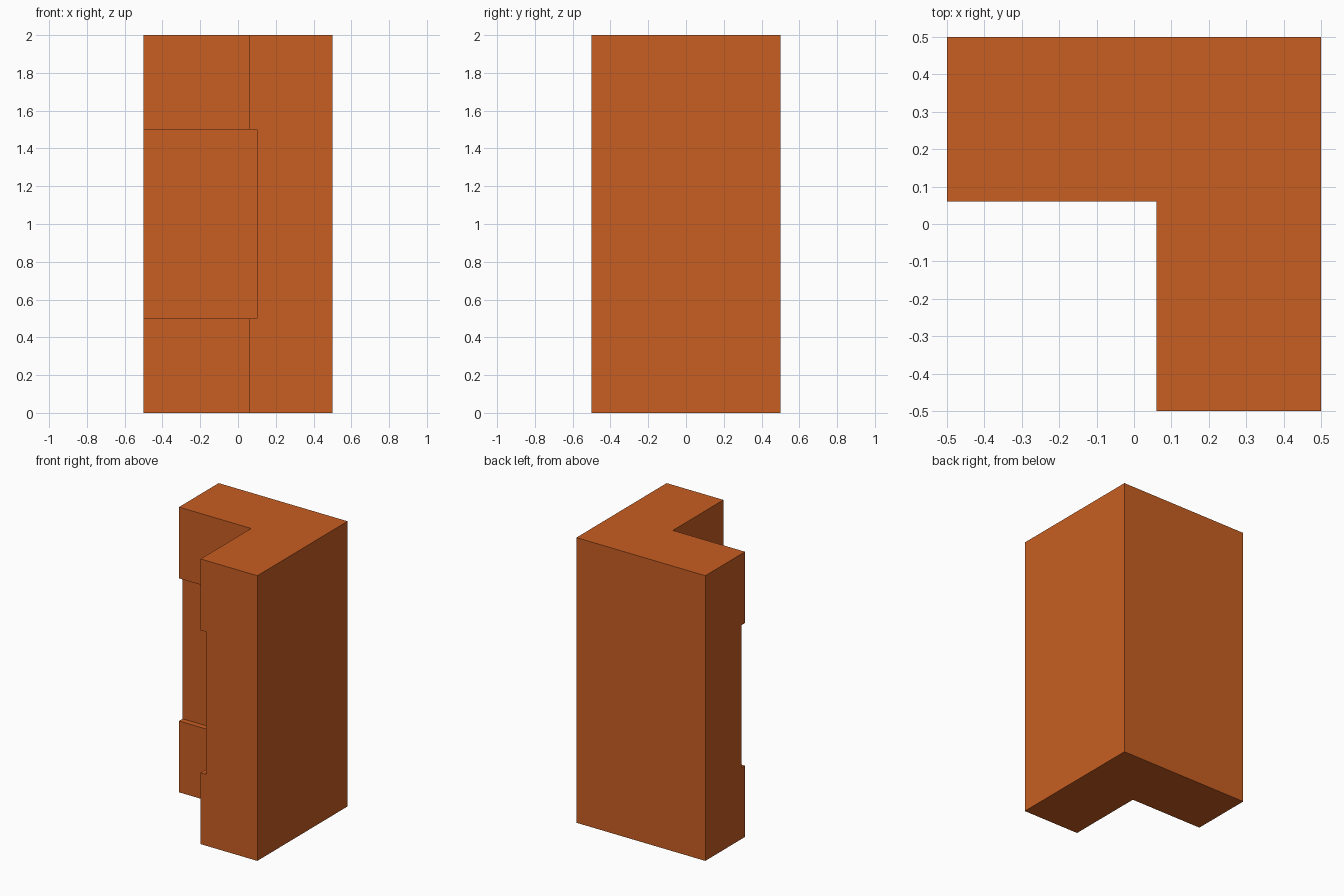
import bpy
import bmesh

cube = bpy.data.objects.get("Cube")
if cube:
    bpy.data.objects.remove(cube, do_unlink=True)

HALF = 0.5      # half width of the pillar footprint
INNER = 0.06    # inner corner of the L
RECESS = 0.10   # inner corner within the recessed band
HEIGHT = 2.0
BAND = (0.5, 1.5)

orange = bpy.data.materials.new("burnt orange")
orange.use_nodes = True
colour = (0.58, 0.112, 0.016, 1)
orange.diffuse_color = colour
orange.node_tree.nodes["Principled BSDF"].inputs["Base Color"].default_value = colour


def prism(name, outline, bottom, top):
    """Extrude a closed outline in x and y from bottom to top."""
    bm = bmesh.new()
    face = bm.faces.new([bm.verts.new((x, y, bottom)) for x, y in outline])
    moved = bmesh.ops.extrude_face_region(bm, geom=[face])["geom"]
    verts = [v for v in moved if isinstance(v, bmesh.types.BMVert)]
    bmesh.ops.translate(bm, verts=verts, vec=(0, 0, top - bottom))
    bmesh.ops.recalc_face_normals(bm, faces=bm.faces)
    mesh = bpy.data.meshes.new(name)
    bm.to_mesh(mesh)
    bm.free()
    mesh.materials.append(orange)
    obj = bpy.data.objects.new(name, mesh)
    bpy.context.collection.objects.link(obj)
    return obj


# L-shaped corner pillar
pillar = prism("corner_pillar", [
    (-HALF, HALF), (-HALF, INNER), (INNER, INNER),
    (INNER, -HALF), (HALF, -HALF), (HALF, HALF)], 0, HEIGHT)

# Recessed band around the inner corner
cutter = prism("recess_cutter", [
    (-1, -1), (RECESS, -1), (RECESS, RECESS), (-1, RECESS)], *BAND)
cutter.hide_render = True

cut = pillar.modifiers.new("recess", "BOOLEAN")
cut.operation = "DIFFERENCE"
cut.solver = "EXACT"
cut.object = cutter
bpy.context.view_layer.objects.active = pillar
pillar.select_set(True)
bpy.ops.object.modifier_apply(modifier=cut.name)
bpy.data.objects.remove(cutter, do_unlink=True)
